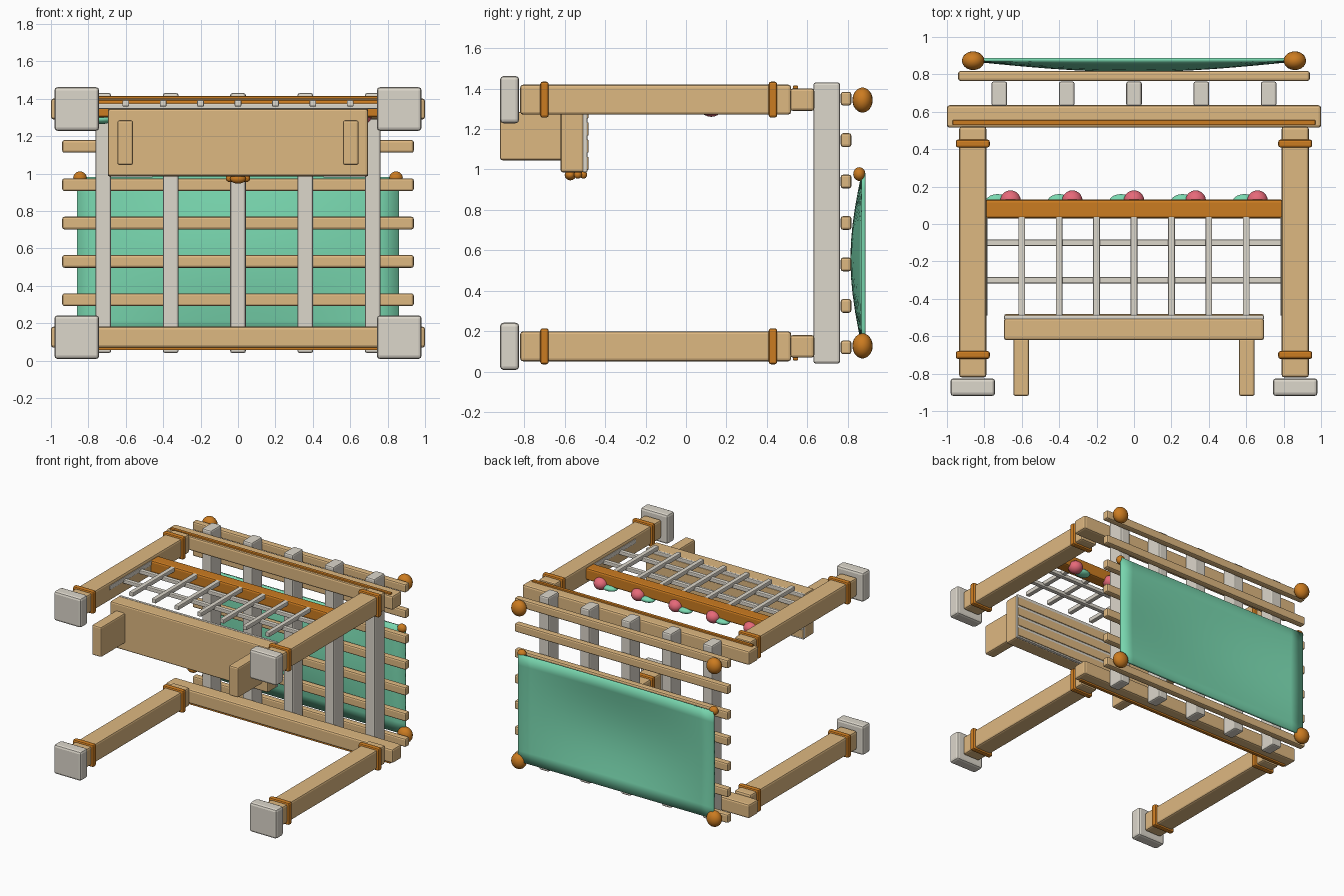
import bpy, bmesh, math

if "Cube" in bpy.data.objects:
    bpy.data.objects.remove(bpy.data.objects["Cube"])


def material(name, rgb):
    m = bpy.data.materials.new(name)
    m.diffuse_color = (*rgb, 1)
    m.use_nodes = True
    m.node_tree.nodes["Principled BSDF"].inputs["Base Color"].default_value = m.diffuse_color
    return m


WOOD = material("wood", (0.73, 0.48, 0.22))
ORANGE = material("orange", (0.6, 0.2, 0.015))
WHITE = material("white", (0.72, 0.68, 0.6))
GREEN = material("green", (0.19, 0.68, 0.43))
PINK = material("pink", (0.79, 0.14, 0.19))


def finish(name, bm, mat, smooth=True):
    me = bpy.data.meshes.new(name)
    bm.to_mesh(me)
    bm.free()
    ob = bpy.data.objects.new(name, me)
    bpy.context.collection.objects.link(ob)
    me.materials.append(mat)
    for p in me.polygons:
        p.use_smooth = smooth
    return ob


def box(name, x, y, z, mat, bevel=0.012):
    """Rounded box from (min, max) ranges on each axis."""
    bm = bmesh.new()
    bmesh.ops.create_cube(bm, size=1)
    for v in bm.verts:
        v.co = [(r[0] + r[1]) / 2 + c * (r[1] - r[0]) for r, c in zip((x, y, z), v.co)]
    ob = finish(name, bm, mat, False)
    b = ob.modifiers.new("bevel", "BEVEL")
    b.width = bevel
    b.segments = 2
    return ob


def ball(name, loc, radii, mat):
    bm = bmesh.new()
    bmesh.ops.create_uvsphere(bm, u_segments=20, v_segments=12, radius=1)
    ob = finish(name, bm, mat)
    ob.location, ob.scale = loc, radii
    return ob


def around(c, half):
    return (c - half, c + half)


MID = 0.735  # height of the mirror plane between the two side frames

# posts with feet and collars
for sx in (-1, 1):
    for sz in (-1, 1):
        x, z = 0.862 * sx, MID + 0.61 * sz
        box("post", around(x, 0.073), (-0.82, 0.52), around(z, 0.074), WOOD, 0.014)
        box("post_foot", around(x, 0.12), (-0.92, -0.825), around(z, 0.117), WHITE, 0.018)
        for y in (-0.70, 0.43):
            box("post_collar", around(x, 0.091), around(y, 0.021), around(z, 0.089), ORANGE)

# main beams with thin trim on their outer faces
for sz in (-1, 1):
    box("main_beam", (-1, 1), (0.515, 0.635), around(MID + 0.61 * sz, 0.056), WOOD, 0.014)
    box("beam_trim", (-0.97, 0.97), around(0.542, 0.013), around(MID + 0.665 * sz, 0.014), ORANGE, 0.004)

# cross rafters and roof battens
for i in range(-2, 3):
    box("rafter", around(0.36 * i, 0.042), (0.63, 0.762), (0.04, 1.43), WHITE)
for i in range(7):
    box("roof_batten", (-0.94, 0.94), (0.765, 0.818), around(0.12 + 0.205 * i, 0.034), WOOD)

# sagging canopy cloth
bm = bmesh.new()
bmesh.ops.create_grid(bm, x_segments=16, y_segments=10, size=1)
for v in bm.verts:
    u, w = v.co.x, v.co.y
    sag = 0.055 * math.cos(u * math.pi / 2) * math.cos(w * math.pi / 2)
    v.co = (0.86 * u, 0.888 - sag, 0.555 + 0.425 * w)
bmesh.ops.reverse_faces(bm, faces=bm.faces)
bm.normal_update()
if sum(f.normal.y for f in bm.faces) < 0:
    bmesh.ops.reverse_faces(bm, faces=bm.faces)
canopy = finish("canopy_cloth", bm, GREEN)
s = canopy.modifiers.new("thickness", "SOLIDIFY")
s.thickness = 0.02
s.offset = -1

# round finials and cloth ties
for sx in (-1, 1):
    for sz in (-1, 1):
        ball("finial", (0.86 * sx, 0.873, MID + 0.608 * sz), (0.06, 0.05, 0.062), ORANGE)
    ball("cloth_tie", (0.845 * sx, 0.857, 0.977), (0.036, 0.03, 0.034), ORANGE)

# lattice side panel and its rail
box("lattice_rail", (-0.8, 0.8), (0.03, 0.13), (1.30, 1.395), ORANGE, 0.014)
for i in range(-4, 5):
    box("lattice_upright", around(0.2 * i, 0.018), (-0.49, 0.05), around(1.375, 0.017), WHITE, 0.006)
for y in (-0.3, -0.1):
    box("lattice_bar", (-0.8, 0.8), around(y, 0.017), around(1.36, 0.015), WHITE, 0.006)

# flowers and leaves along the rail
for i in range(-2, 3):
    x = 0.33 * i
    ball("flower", (x, 0.125, 1.308), (0.055, 0.055, 0.048), PINK)
    ball("leaf", (x - 0.07, 0.115, 1.29), (0.065, 0.045, 0.025), GREEN)

# bench seat with slatted top and two legs
box("bench_seat", (-0.695, 0.695), (-0.62, -0.505), (0.985, 1.345), WOOD)
box("bench_top", (-0.695, 0.695), (-0.51, -0.488), (0.985, 1.345), WHITE, 0.006)
for i in range(4):
    box("bench_slat", (-0.692, 0.692), (-0.50, -0.482), around(1.03 + 0.085 * i, 0.033), WOOD, 0.005)
for sx in (-1, 1):
    box("bench_leg", around(0.603 * sx, 0.042), (-0.92, -0.61), (1.045, 1.285), WOOD)

# ornament on the bench edge
ball("ornament_centre", (0, -0.572, 0.972), (0.042, 0.028, 0.026), ORANGE)
for sx in (-1, 1):
    ball("ornament_side", (0.045 * sx, -0.535, 0.974), (0.02, 0.02, 0.02), ORANGE)
    ball("ornament_back", (0.03 * sx, -0.507, 0.974), (0.018, 0.018, 0.02), ORANGE)
